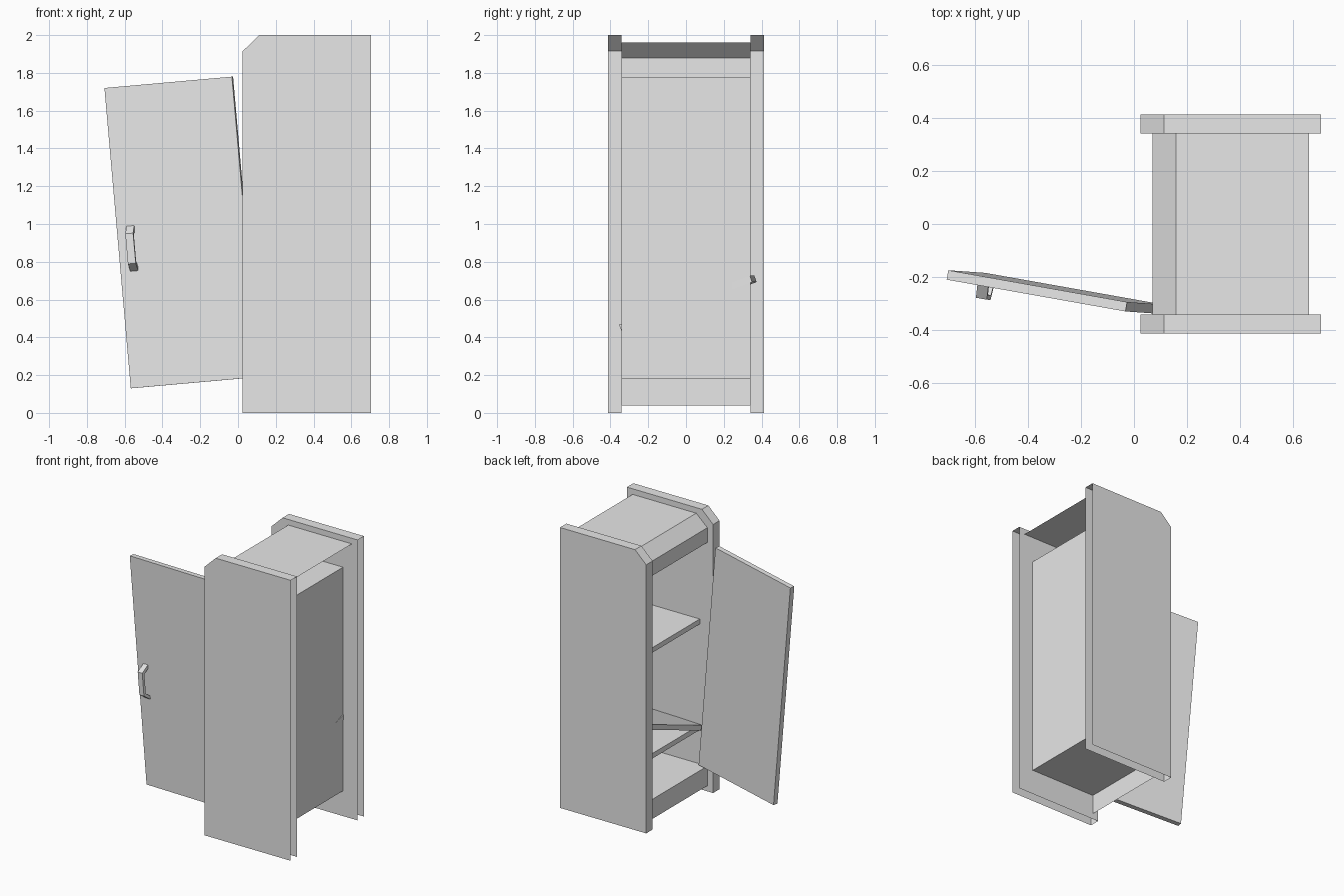
import bpy, bmesh, math
from mathutils import Matrix, Vector

old = bpy.data.objects.get("Cube")
if old:
    bpy.data.objects.remove(old, do_unlink=True)

grey = bpy.data.materials.new("plain_grey")
grey.use_nodes = True
grey.diffuse_color = (0.8, 0.8, 0.8, 1)
shader = next(n for n in grey.node_tree.nodes if n.type == "BSDF_PRINCIPLED")
shader.inputs["Base Color"].default_value = grey.diffuse_color


def finish(name, bm, matrix=Matrix()):
    mesh = bpy.data.meshes.new(name)
    bm.to_mesh(mesh)
    bm.free()
    mesh.materials.append(grey)
    obj = bpy.data.objects.new(name, mesh)
    obj.matrix_world = matrix
    bpy.context.collection.objects.link(obj)
    return obj


def box(name, size, matrix):
    bm = bmesh.new()
    bmesh.ops.create_cube(bm, size=1)
    bmesh.ops.scale(bm, vec=size, verts=bm.verts)
    return finish(name, bm, matrix)


def sweep(name, profile, half, caps=False, closed=False, matrix=Matrix(), shift=0):
    """Extrude an x-z profile along y, as an open sheet or a solid."""
    bm = bmesh.new()
    near = [bm.verts.new((x, shift - half, z)) for x, z in profile]
    far = [bm.verts.new((x, shift + half, z)) for x, z in profile]
    count = len(profile)
    for i in range(count if closed else count - 1):
        j = (i + 1) % count
        bm.faces.new((near[i], near[j], far[j], far[i]))
    if caps:
        bm.faces.new(near[::-1])
        bm.faces.new(far)
    return finish(name, bm, matrix)


# Side panels: clipped front corner, open at the back and underneath
panel = [(0.025, 0), (0.025, 1.915), (0.113, 2), (0.705, 2), (0.705, 0)]
for name, side in (("front_side_panel", -1), ("rear_side_panel", 1)):
    obj = sweep(name, panel, 0.036, caps=True, shift=side * 0.377)
    bm = bmesh.new()
    bm.from_mesh(obj.data)
    bm.normal_update()
    bmesh.ops.recalc_face_normals(bm, faces=bm.faces)
    bm.normal_update()
    open_faces = [f for f in bm.faces if f.normal.x > 0.9]
    bmesh.ops.delete(bm, geom=open_faces, context="FACES_ONLY")
    bm.to_mesh(obj.data)
    bm.free()

# Folded sheet: plinth, floor, recessed back, ceiling, header, sloped edge, roof
sweep("cabinet_shell", [(0.07, 0.04), (0.07, 0.18), (0.59, 0.18), (0.59, 1.775),
                        (0.07, 1.775), (0.07, 1.88), (0.158, 1.96), (0.66, 1.96)], 0.341)

# Level shelves
for name, z in (("upper_shelf", 1.195), ("lower_shelf", 0.44)):
    box(name, (0.46, 0.684, 0.036), Matrix.Translation((0.36, 0, z)))

# Loose shelf, fallen at one end
box("fallen_shelf", (0.455, 0.74, 0.036),
    Matrix.Translation((0.35, 0.01, 0.58))
    @ Matrix.Rotation(math.radians(-3), 4, "Z")
    @ Matrix.Rotation(math.radians(20.5), 4, "X"))

# Hanging door: local x is its width, y its depth, z its height
across = Vector((0.675, -0.12, 0.06)).normalized()
up = Vector((-0.14, 0.01, 1.59))
up = (up - across * up.dot(across)).normalized()
back = up.cross(across)
hang = Matrix((across, back, up)).transposed().to_4x4()
hang.translation = (-0.30, -0.275, 0.955)
box("door", (0.688, 0.036, 1.596), hang @ Matrix.Translation((0, 0.018, 0)))

# Door handle: bent strip with slanted feet
outline = [(0, -0.12), (-0.055, -0.08), (-0.055, 0.08), (0, 0.12),
           (0, 0.095), (-0.037, 0.068), (-0.037, -0.068), (0, -0.095)]
turn = Matrix.Rotation(math.radians(90), 4, "Z")
handle = sweep("door_handle", [(x, z) for x, z in outline], 0.021, caps=True, closed=True,
               matrix=hang @ Matrix.Translation((-0.27, 0, -0.061)) @ turn)
bm = bmesh.new()
bm.from_mesh(handle.data)
bmesh.ops.recalc_face_normals(bm, faces=bm.faces)
bm.to_mesh(handle.data)
bm.free()
